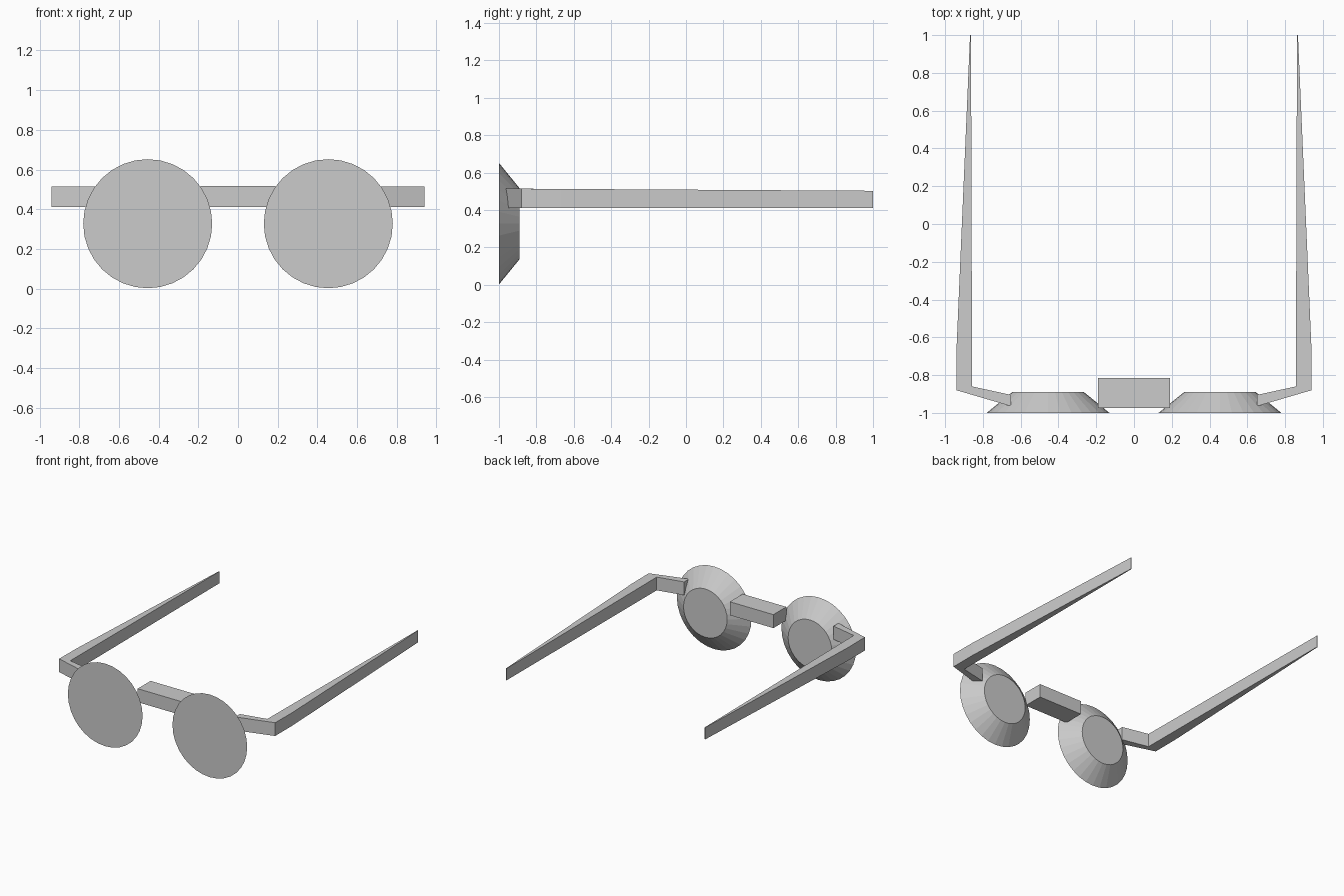
import bpy, bmesh, math
from mathutils import Matrix

if "Cube" in bpy.data.objects:
    bpy.data.objects.remove(bpy.data.objects["Cube"])


def finish(name, bm):
    bmesh.ops.recalc_face_normals(bm, faces=bm.faces)
    mesh = bpy.data.meshes.new(name)
    bm.to_mesh(mesh)
    bm.free()
    obj = bpy.data.objects.new(name, mesh)
    bpy.context.collection.objects.link(obj)
    return obj


def lens(name, side):
    bm = bmesh.new()
    place = Matrix.Translation((side * 0.455, -0.945, 0.327)) @ Matrix.Rotation(-math.pi / 2, 4, 'X')
    bmesh.ops.create_cone(bm, cap_ends=True, segments=32, radius1=0.325,
                          radius2=0.19, depth=0.11, matrix=place)
    return finish(name, bm)


def temple(name, side):
    # plan outline: hinge end, outer corner, taper start, tip, inner corner
    plan = [(0.65, -0.965), (0.94, -0.88), (0.94, -0.67), (0.868, 1.0),
            (0.863, 1.0), (0.857, -0.86), (0.65, -0.905)]
    bm = bmesh.new()
    low = [bm.verts.new((side * x, y, 0.41)) for x, y in plan]
    # top edge drops slightly towards the tip
    high = [bm.verts.new((side * x, y, 0.515 - 0.012 * (y + 1) / 2)) for x, y in plan]
    n = len(plan)
    for i in range(n):
        j = (i + 1) % n
        bm.faces.new((low[i], low[j], high[j], high[i]))
    # caps split at the bend: front arm and long arm
    for ring in (low, high):
        bm.faces.new((ring[0], ring[1], ring[5], ring[6]))
        bm.faces.new((ring[1], ring[2], ring[5]))
        bm.faces.new((ring[2], ring[3], ring[4], ring[5]))
    return finish(name, bm)


# Lenses and side arms, mirrored left and right
for label, side in (("left", -1), ("right", 1)):
    lens("lens_" + label, side)
    temple("side_arm_" + label, side)

# Nose bridge block
bm = bmesh.new()
bmesh.ops.create_cube(bm, size=1, matrix=Matrix.Translation((0, -0.895, 0.463))
                      @ Matrix.Diagonal((0.38, 0.16, 0.106, 1)))
finish("nose_bridge", bm)
